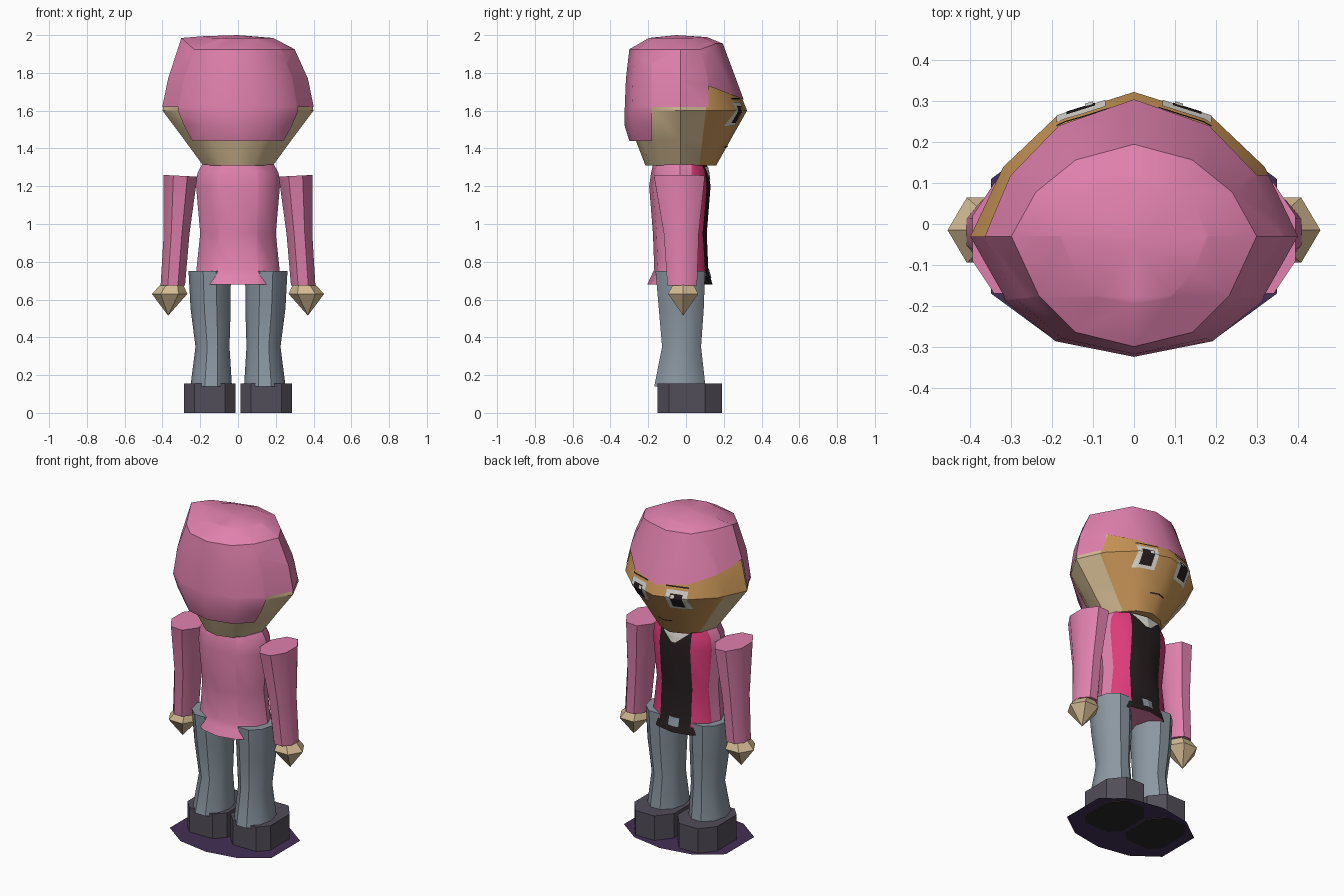
import bpy, bmesh, math
from mathutils import Vector
from mathutils.bvhtree import BVHTree

if "Cube" in bpy.data.objects:
    bpy.data.objects.remove(bpy.data.objects["Cube"])

COLOURS = {
    "pale_pink": (0.75, 0.22, 0.42), "hot_pink": (0.72, 0.045, 0.19),
    "skin": (0.66, 0.50, 0.29), "face_tan": (0.58, 0.30, 0.095),
    "denim": (0.26, 0.31, 0.36), "shoe_grey": (0.085, 0.075, 0.10),
    "sole_grey": (0.022, 0.022, 0.025), "black": (0.018, 0.012, 0.013),
    "white": (0.70, 0.68, 0.62), "purple": (0.055, 0.03, 0.09),
}
MATS = {}
for key, c in COLOURS.items():
    MATS[key] = bpy.data.materials.new(key)
    MATS[key].diffuse_color = (*c, 1)


def finish(name, bm, mats, rule=None, angle=35):
    """Turn a bmesh into an object; rule(centre, normal) picks a material."""
    bm.normal_update()
    if rule:
        for f in bm.faces:
            f.material_index = rule(f.calc_center_median(), f.normal)
    me = bpy.data.meshes.new(name)
    bm.to_mesh(me)
    bm.free()
    for m in mats:
        me.materials.append(MATS[m])
    ob = bpy.data.objects.new(name, me)
    bpy.context.collection.objects.link(ob)
    bpy.ops.object.select_all(action='DESELECT')
    ob.select_set(True)
    bpy.context.view_layer.objects.active = ob
    if angle:
        bpy.ops.object.shade_smooth_by_angle(angle=math.radians(angle))
    return ob


def loft(rings, bottom=True, top=True):
    """Skin a stack of equal-length rings; one-point rings make tips."""
    bm = bmesh.new()
    vs = [[bm.verts.new(p) for p in r] for r in rings]
    for a, b in zip(vs, vs[1:]):
        n = max(len(a), len(b))
        for i in range(n):
            j = (i + 1) % n
            if len(a) == 1:
                bm.faces.new((a[0], b[j], b[i]))
            elif len(b) == 1:
                bm.faces.new((a[i], a[j], b[0]))
            else:
                bm.faces.new((a[i], a[j], b[j], b[i]))
    if bottom and len(vs[0]) > 2:
        bm.faces.new(vs[0][::-1])
    if top and len(vs[-1]) > 2:
        bm.faces.new(vs[-1])
    bmesh.ops.recalc_face_normals(bm, faces=bm.faces[:])
    return bm


def cut(bm, *planes):
    for co, no in planes:
        bmesh.ops.bisect_plane(bm, geom=bm.verts[:] + bm.edges[:] + bm.faces[:],
                               plane_co=co, plane_no=no, dist=1e-5)


def ell(n, cx, cy, rx, ry, z, phase=0.0):
    return [(cx + rx * math.cos(2 * math.pi * (i + phase) / n),
             cy + ry * math.sin(2 * math.pi * (i + phase) / n), z) for i in range(n)]


def plate(name, bvh, corners, mat, n=6, lift=0.004):
    """Painted detail draped over a surface that faces +y."""
    bm = bmesh.new()
    a, b, c, d = [Vector(p) for p in corners]
    rows = []
    for j in range(n + 1):
        row = []
        for i in range(n + 1):
            p = a.lerp(b, i / n).lerp(d.lerp(c, i / n), j / n)
            hit = bvh.ray_cast(Vector((p.x, 1, p.y)), Vector((0, -1, 0)))[0]
            y = hit.y if hit else 0.1
            row.append(bm.verts.new((p.x, y + lift, p.y)))
        rows.append(row)
    for r, s in zip(rows, rows[1:]):
        for i in range(n):
            bm.faces.new((r[i], s[i], s[i + 1], r[i + 1]))
    finish(name, bm, [mat], angle=0)


def box(x0, x1, z0, z1):
    return (x0, z0), (x1, z0), (x1, z1), (x0, z1)


# Head outline: pointed towards the face, rounder behind
HALF = [(0, 1), (.475, .83), (.8, .48), (1, 0), (.775, -.54), (.475, -.87), (0, -1)]
OUTLINE = HALF + [(-x, y) for x, y in HALF[-2:0:-1]]


def head_ring(z, rx, yb, yf, yc=-0.03):
    return [(x * rx, yc + (y * (yf - yc) if y > 0 else y * (yc - yb)), z) for x, y in OUTLINE]


# Head with tan face and paler sides
head = loft([head_ring(1.31, .185, -.215, .16), head_ring(1.44, .28, -.265, .233),
             head_ring(1.60, .40, -.318, .323), head_ring(1.77, .362, -.31, .257),
             head_ring(1.90, .30, -.29, .205)])
side_no = Vector((0, .42, -.05))
side_co = Vector((0, .07, 1.31))
cut(head, (side_co, side_no), ((0, 0, 1.6), (0, 0, 1)), ((0, -.03, 0), (0, 1, 0)))


def face_rule(c, n):
    on_front = (c - side_co).dot(side_no) > 0
    return int(on_front or (c.x < 0 and c.z > 1.6 and c.y > -.03))


head_bvh = BVHTree.FromBMesh(head)
finish("head", head, ["skin", "face_tan"], face_rule)

# Hood with a lopsided crown, opened around the face
crown = [(x, y, z + .06 * min(1, max(0, -x / .28)) * (y > -.1) + .03 * (y > .12 and x >= 0))
         for x, y, z in head_ring(1.925, .30, -.30, .195)]
inner = [(x * .62, y * .62 - .01, 1.985 + (z - 1.925) * .15) for x, y, z in crown]
hood = loft([head_ring(1.44, .315, -.30, .24), head_ring(1.52, .362, -.325, .28),
             head_ring(1.60, .405, -.325, .327), head_ring(1.77, .37, -.318, .264),
             crown, inner, [(0, -.05, 2.0)]], bottom=False)
SLOPE = .38
cut(hood, ((0, -.18, 0), (0, 1, 0)), ((0, -.03, 0), (0, 1, 0)), ((0, .12, 0), (0, 1, 0)),
    ((0, 0, 1.62), (0, 0, 1)), ((0, .12, 1.73), (0, SLOPE, 1)), ((0, 0, 0), (1, 0, 0)))


def is_hood(c):
    if c.y < -.18:
        return True
    if c.y < (.12 if c.x > 0 else -.03):
        return c.z > 1.62
    return c.z > 1.73 - SLOPE * (c.y - .12)


gone = [f for f in hood.faces if not is_hood(f.calc_center_median())]
bmesh.ops.delete(hood, geom=gone, context='FACES')
finish("hood", hood, ["pale_pink"])

# Eyes, brows and mouth
for s, side in ((1, "right"), (-1, "left")):
    def feature(name, x0, x1, z0, z1, mat, lift):
        xs = sorted((s * x0, s * x1))
        plate(f"{side}_{name}", head_bvh, box(*xs, z0, z1), mat, lift=lift)
    feature("eye_white", .07, .19, 1.52, 1.645, "white", .004)
    feature("pupil", .095, .165, 1.535, 1.625, "black", .007)
    feature("eye_glint", .10, .12, 1.60, 1.618, "white", .009)
    feature("brow", .06, .19, 1.66, 1.668, "black", .004)
plate("mouth", head_bvh, box(-.05, .05, 1.405, 1.412), "black")

# Jacket: pale back, hot pink front, black shirt stripe and belt
torso = loft([ell(12, 0, (f + b) / 2, w, (f - b) / 2, z) for z, w, b, f in (
    (.68, .23, -.205, .14), (.76, .22, -.168, .118), (.95, .20, -.175, .11),
    (1.20, .222, -.195, .13), (1.27, .215, -.185, .12), (1.315, .19, -.175, .11))])
cut(torso, ((.105, 0, 0), (1, 0, 0)), ((-.105, 0, 0), (1, 0, 0)),
    ((0, 0, .725), (0, 0, 1)), ((0, .03, 0), (0, 1, 0)))


def jacket_rule(c, n):
    if c.y < .03 or abs(n.z) > .9:
        return 0
    return 2 if abs(c.x) < .105 or c.z < .725 else 1


torso_bvh = BVHTree.FromBMesh(torso)
finish("jacket", torso, ["pale_pink", "hot_pink", "black"], jacket_rule)
plate("collar", torso_bvh, ((-.015, 1.235), (.015, 1.235), (.10, 1.305), (-.10, 1.305)), "white")
plate("belt_buckle", torso_bvh, box(-.035, .035, .715, .765), "denim")

# Limbs, mirrored
for s, side in ((1, "right"), (-1, "left")):
    leg = loft([ell(10, s * x, (f + b) / 2, rx, (f - b) / 2, z) for z, x, rx, b, f in (
        (.14, .142, .11, -.175, .11), (.35, .135, .09, -.132, .085),
        (.55, .145, .106, -.15, .10), (.75, .15, .112, -.168, .108))])
    finish(side + "_leg", leg, ["denim"])

    arm = loft([
        ell(8, s * .345, -.02, .07, .085, .675, .5),
        ell(8, s * .325, -.025, .074, .10, .95, .5),
        [(x, y, z + .05 * (abs(x) - .3)) for x, y, z in
         ell(8, s * .305, -.035, .097, .146, 1.255, .5)]])
    finish(side + "_sleeve", arm, ["pale_pink"], angle=50)

    hand = loft([[(s * .37, -.015, .515)], ell(6, s * .362, -.015, .094, .092, .63),
                 ell(6, s * .345, -.015, .045, .05, .70)])
    finish(side + "_hand", hand, ["skin"], angle=0)

    # Shoe with clipped corners and a dark sole
    plan = [(.07, -.15), (.23, -.15), (.285, -.09), (.285, .10),
            (.215, .19), (.085, .19), (.012, .10), (.012, -.09)]
    shoe = loft([[(s * x, y, z) for x, y in plan] for z in (0, .155)])
    finish(side + "_shoe", shoe, ["shoe_grey", "sole_grey"],
           lambda c, n: int(n.z < -.9), angle=20)

# Flat disc under the feet
quarter = [(.35, .14), (.20, .25), (0, .285), (-.20, .25), (-.35, .14)]
disc = bmesh.new()
disc.faces.new([disc.verts.new((x, y - .03, .003))
                for x, y in quarter + [(-x, -y) for x, y in quarter]])
finish("ground_disc", disc, ["purple"], angle=0)

for m in bpy.data.materials:
    if m.users and not m.is_grease_pencil:
        m.use_nodes = True
        m.node_tree.nodes["Principled BSDF"].inputs["Base Color"].default_value = m.diffuse_color
